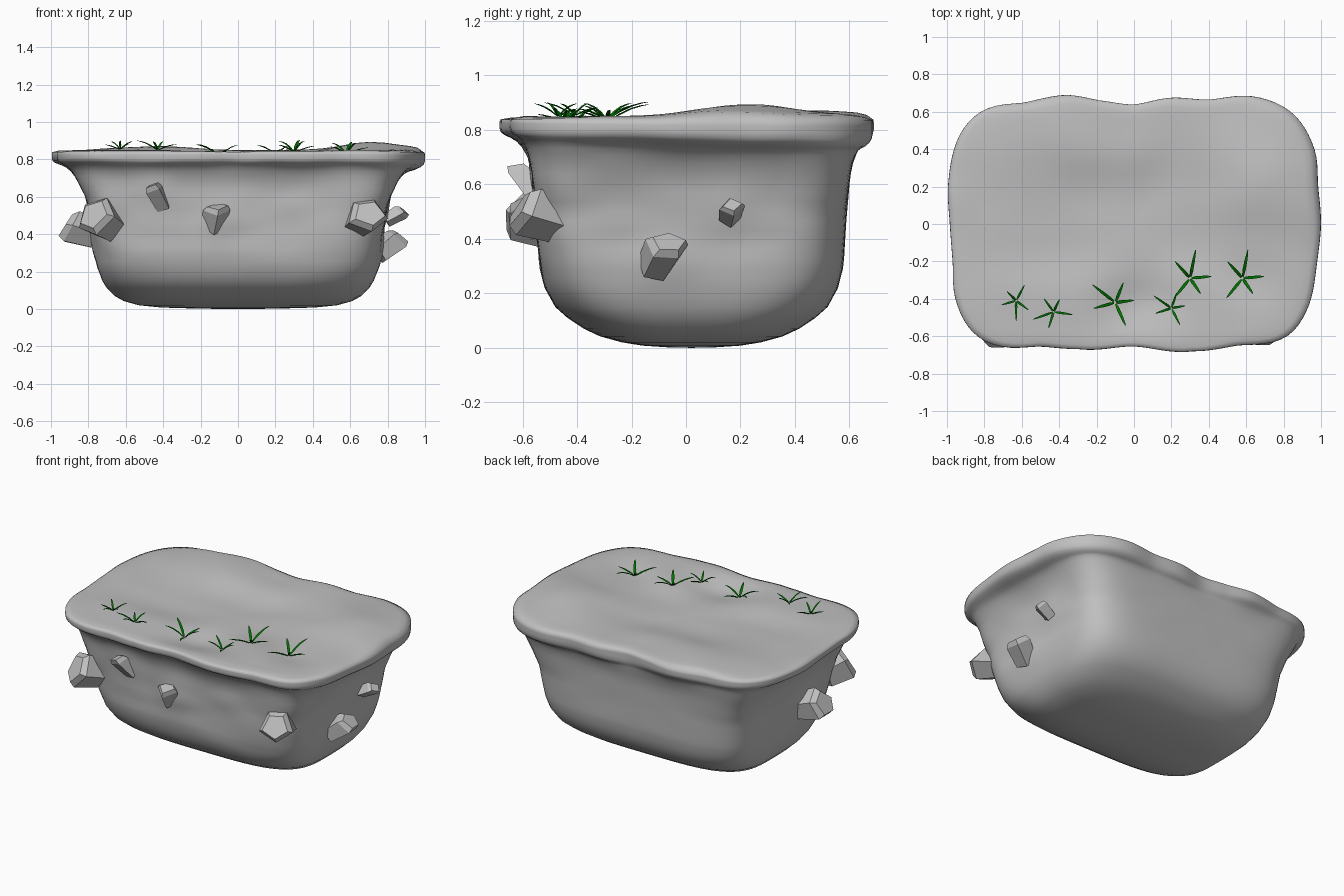
import bpy, bmesh, math, random
from mathutils import Vector, noise

if "Cube" in bpy.data.objects:
    bpy.data.objects.remove(bpy.data.objects["Cube"])


def material(name, rgb):
    m = bpy.data.materials.new(name)
    m.diffuse_color = (*rgb, 1)
    m.use_nodes = True
    m.node_tree.nodes["Principled BSDF"].inputs["Base Color"].default_value = m.diffuse_color
    return m


STONE = material("grey stone", (0.53, 0.53, 0.53))
GREEN = material("grass green", (0.0, 0.16, 0.0))


def finish(bm, name, mat, smooth=False):
    bmesh.ops.recalc_face_normals(bm, faces=bm.faces)
    me = bpy.data.meshes.new(name)
    bm.to_mesh(me)
    bm.free()
    me.materials.append(mat)
    for p in me.polygons:
        p.use_smooth = smooth
    ob = bpy.data.objects.new(name, me)
    bpy.context.collection.objects.link(ob)
    return ob


# Uneven plan outline of the overhanging rim
OUTLINE = [(1, 0), (.985, .2), (.965, .4), (.85, .59), (.65, .68), (.4, .665), (.2, .675),
           (0, .64), (-.18, .66), (-.36, .69), (-.58, .65), (-.8, .61), (-.93, .48),
           (-.995, .2), (-.985, 0), (-.97, -.2), (-.955, -.4), (-.87, -.57), (-.73, -.65),
           (-.5, -.655), (-.3, -.668), (0, -.655), (.32, -.68), (.55, -.65), (.8, -.61),
           (.92, -.47), (.98, -.2)]
POLAR = sorted((math.atan2(y, x) % math.tau, math.hypot(x, y)) for x, y in OUTLINE)


def rim_radius(t):
    n = len(POLAR)
    t %= math.tau
    i = max(j for j in range(n) if POLAR[j][0] <= t + 1e-9)
    P = [POLAR[(i + d) % n] for d in (-1, 0, 1, 2)]
    f = ((t - P[1][0]) % math.tau) / ((P[2][0] - P[1][0]) % math.tau)
    p0, p1, p2, p3 = (p[1] for p in P)
    return p1 + .5 * f * (p2 - p0 + f * (2*p0 - 5*p1 + 4*p2 - p3 + f * (3*(p1 - p2) + p3 - p0)))


def gauss(d, w):
    return math.exp(-(d / w) ** 2)


def top_height(x, y):
    h = .848 + .05 * gauss(math.hypot(x - .7, y - .22), .27)
    h += .022 * gauss(math.hypot(x + .45, y - .45), .28)
    # sunken middle and hollows around the planting
    h -= .028 * math.exp(-(x / .65) ** 4 - ((y - .02) / .3) ** 4)
    h -= .045 * gauss(math.hypot((x - .03) / 1.6, y + .42), .14)
    h -= .02 * gauss(math.hypot(x - .6, y + .3), .13)
    return h + .007 * noise.noise(Vector((x * 4, y * 4, 2)))


# Crystals: centre, axis, length, radius, sides
CRYSTALS = [((-.735, -.54, .48), (-.45, -.8, .3), .16, .11, 5),
            ((-.845, -.13, .415), (-1, -.15, .3), .17, .095, 5),
            ((-.43, -.58, .61), (-.4, -.5, .75), .14, .055, 4),
            ((-.115, -.555, .495), (.15, -.5, .8), .13, .072, 4),
            ((.675, -.535, .49), (.3, -.8, .25), .17, .11, 5),
            ((.815, -.085, .345), (.7, .3, .55), .15, .075, 5),
            ((.845, .165, .50), (.9, .1, .5), .10, .045, 4)]

# Tub walls: height, half width, half depth, corner power
KEYS = [(.15, .725, .50, 4.3), (.22, .75, .538, 4.8), (.3, .765, .558, 5.2),
        (.5, .788, .57, 6), (.6, .815, .58, 7), (.66, .842, .587, 7.5),
        (.72, .87, .6, 7), (1, .88, .605, 6)]


def wall(z):
    for a, b in zip(KEYS, KEYS[1:]):
        if z <= b[0]:
            f = (z - a[0]) / (b[0] - a[0])
            return (z, *(p + f * (q - p) for p, q in zip(a[1:], b[1:])))


# Sections: height, half width, half depth, corner power, blend to rim
SECTIONS = [(.002, .21, .09, 2.6, 0), (.008, .41, .18, 2.9, 0), (.020, .53, .255, 3.2, 0),
            (.042, .61, .335, 3.5, 0), (.07, .66, .395, 3.7, 0), (.11, .70, .455, 4, 0)]
SECTIONS += [(*wall(.15 + .035 * i), 0) for i in range(15)]
SECTIONS += [(*wall(z), k) for z, k in
             ((.68, .02), (.71, .08), (.736, .2), (.757, .38), (.772, .6), (.783, .82),
              (.793, .95), (.807, 1), (.825, .997), (.838, .985))]

N = 160
bm = bmesh.new()
rings = []
for z, a, b, n, k in SECTIONS:
    ring = []
    for i in range(N):
        t = math.tau * i / N
        c, s = math.cos(t), math.sin(t)
        r = (abs(c / a) ** n + abs(s / b) ** n) ** (-1 / n)
        ro = rim_radius(t)
        # rough, hand-formed walls that are smoother at the back
        rough = min(1, max(0, (z - .15) / .3)) * (1 - k) * (1 if s < .4 else .25)
        r += .01 * rough * noise.noise(Vector((c * r * 4, s * r * 4, z * 9)))
        p = Vector((c * r, s * r + .02, z))
        # swellings where the crystals are set
        for q, d, l, rad, m in CRYSTALS:
            r += .22 * rad * gauss((p - Vector(q)).length, rad * 1.6) * (1 - k)
        r += (ro - r) * k
        droop = .045 * max(0, math.cos(t - .8)) * min(1, k * 1.5)
        droop *= 1 - max(0, (z - .76) / .085)
        wob = .012 * k * noise.noise(Vector((c * 3, s * 3, 7))) * (z < .82)
        ring.append(bm.verts.new((c * r, s * r + .02 * (1 - k), z - droop + wob)))
    rings.append(ring)
# Soil surface continuing inward from the lip
for k in (.965, .93, .87, .8, .72, .64, .56, .48, .4, .32, .24, .16, .08):
    ring = []
    for i in range(N):
        t = math.tau * i / N
        x, y = math.cos(t) * rim_radius(t) * k, math.sin(t) * rim_radius(t) * k
        ring.append(bm.verts.new((x, y, top_height(x, y) - .004 * (k > .95))))
    rings.append(ring)
for lo, hi in zip(rings, rings[1:]):
    for i in range(N):
        j = (i + 1) % N
        bm.faces.new((lo[i], lo[j], hi[j], hi[i]))
for ring, pos in ((rings[0], (0, .02, 0)), (rings[-1], (0, 0, top_height(0, 0)))):
    v = bm.verts.new(pos)
    for i in range(N):
        bm.faces.new((ring[i], ring[(i + 1) % N], v))
finish(bm, "tub", STONE, True)

# Faceted crystals: tapered prisms with a slanted end
random.seed(5)
for idx, (pos, axis, length, rad, sides) in enumerate(CRYSTALS):
    rot = Vector(axis).normalized().to_track_quat('Z', 'Y')
    bm = bmesh.new()
    spin = random.random() * 6
    jit = [random.uniform(.88, 1.1) for _ in range(sides)]
    for h, w in ((-.6, .85), (.3, 1), (.5, .75)):
        for i in range(sides):
            t = spin + math.tau * i / sides
            hh = h + (.14 * math.cos(t + 1) if h > 0 else 0)
            p = Vector((math.cos(t) * rad * w * jit[i], math.sin(t) * rad * w * jit[i],
                        hh * length))
            bm.verts.new(Vector(pos) + rot @ p)
    bmesh.ops.convex_hull(bm, input=bm.verts)
    bmesh.ops.dissolve_limit(bm, angle_limit=.15, verts=bm.verts, edges=bm.edges)
    finish(bm, f"crystal_{idx + 1}", STONE)

# Grass tufts: one blade pattern, turned and scaled
BLADES = [(79, .155, .06), (132, .12, .055), (5, .115, .03), (231, .135, .035), (304, .10, .055)]
TUFTS = [(-.63, -.41, 191, .7), (-.43, -.47, 121, .75), (-.1, -.42, 63, 1),
         (.2, -.45, 66, .75), (.3, -.29, 0, 1), (.58, -.29, 0, 1)]
for idx, (x, y, turn, size) in enumerate(TUFTS):
    bm = bmesh.new()
    base = Vector((x, y, top_height(x, y) + .001))
    for ang, reach, rise in BLADES:
        t = math.radians(ang + turn)
        d, side = Vector((math.cos(t), math.sin(t), 0)), Vector((-math.sin(t), math.cos(t), 0))
        prev = None
        for f, w in ((0.06, .005), (.3, .0085), (.6, .0075), (.85, .005), (1, .0015)):
            c = base + d * reach * size * f
            c.z += rise * size * (1 - (1 - f) ** 2) + .006 * f
            row = [bm.verts.new(c + side * w * size), bm.verts.new(c - Vector((0, 0, w * .7))),
                   bm.verts.new(c - side * w * size)]
            if prev:
                for i in range(3):
                    j = (i + 1) % 3
                    bm.faces.new((prev[i], prev[j], row[j], row[i]))
            else:
                bm.faces.new(row)
            prev = row
        bm.faces.new(prev)
    finish(bm, f"grass_tuft_{idx + 1}", GREEN)
